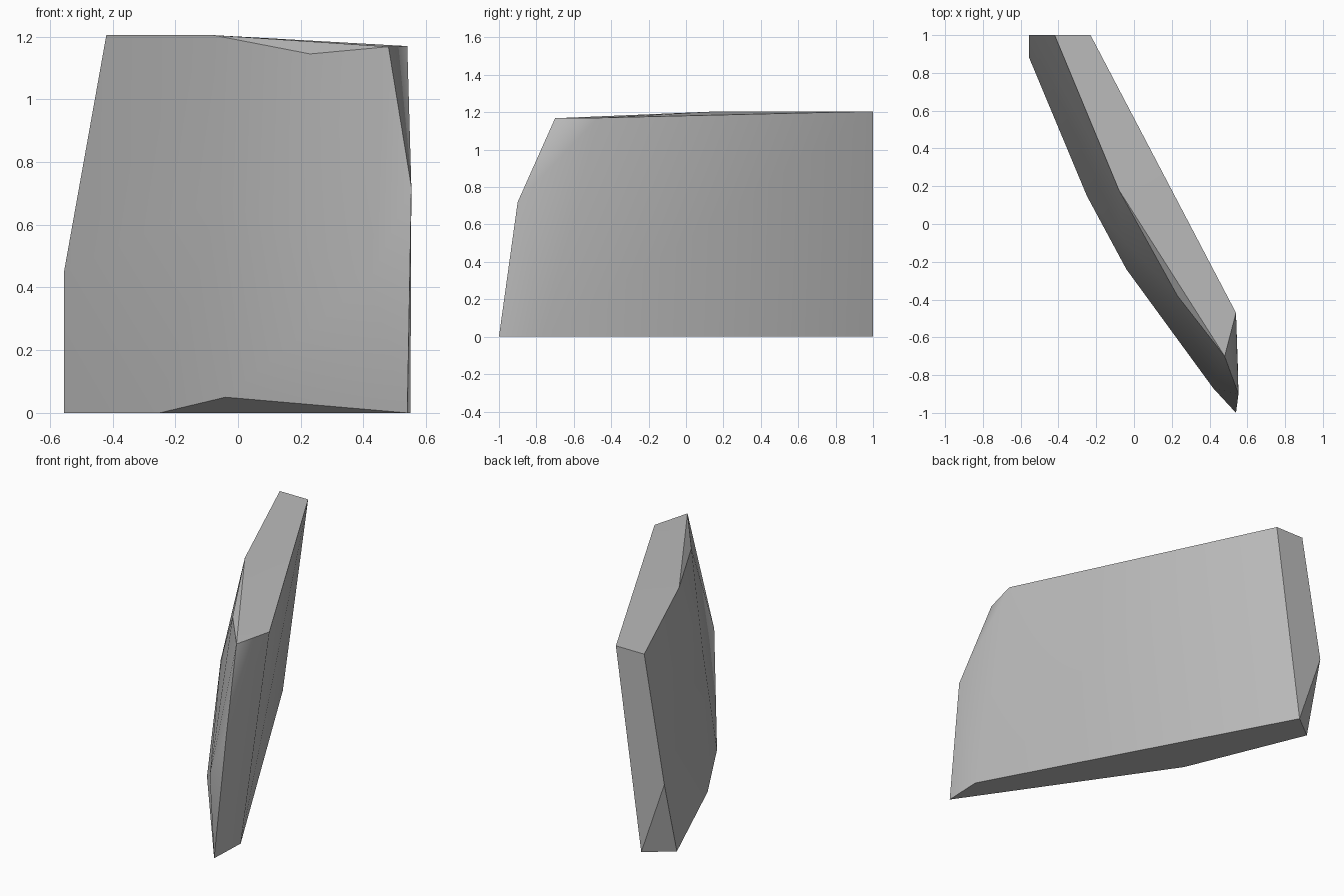
import bpy, bmesh, math

cube = bpy.data.objects.get("Cube")
if cube:
    bpy.data.objects.remove(cube, do_unlink=True)

# Stone material
stone = bpy.data.materials.new("grey_stone")
stone.use_nodes = True
colour = (0.5, 0.5, 0.5, 1)
stone.diffuse_color = colour
stone.node_tree.nodes["Principled BSDF"].inputs["Base Color"].default_value = colour

# Corners of the leaning slab, grouped by ring
top_ring = [(-.42, 1, 1.205), (-.23, 1, 1.205), (.54, -.47, 1.17),
            (.48, -.70, 1.168), (.23, -.38, 1.145), (-.08, .18, 1.205)]
middle_ring = [(-.555, 1, .45), (.553, -.90, .72), (.42, -.87, .42), (-.06, -.08, .69)]
bottom_ring = [(-.40, 1, 0), (-.555, .88, 0), (-.25, .15, 0),
               (-.04, -.24, .05), (.54, -1, 0), (.55, -.76, 0)]

# Chiselled convex body
bm = bmesh.new()
for corner in top_ring + middle_ring + bottom_ring:
    bm.verts.new(corner)
bmesh.ops.convex_hull(bm, input=bm.verts)
bmesh.ops.dissolve_limit(bm, angle_limit=math.radians(1), verts=bm.verts, edges=bm.edges)
bmesh.ops.recalc_face_normals(bm, faces=bm.faces)
mesh = bpy.data.meshes.new("rock_slab")
bm.to_mesh(mesh)
bm.free()
mesh.materials.append(stone)
rock = bpy.data.objects.new("rock_slab", mesh)
bpy.context.collection.objects.link(rock)

# Soft faces with crisp broken edges
bpy.ops.object.select_all(action='DESELECT')
rock.select_set(True)
bpy.context.view_layer.objects.active = rock
bpy.ops.object.shade_smooth_by_angle(angle=math.radians(30))
